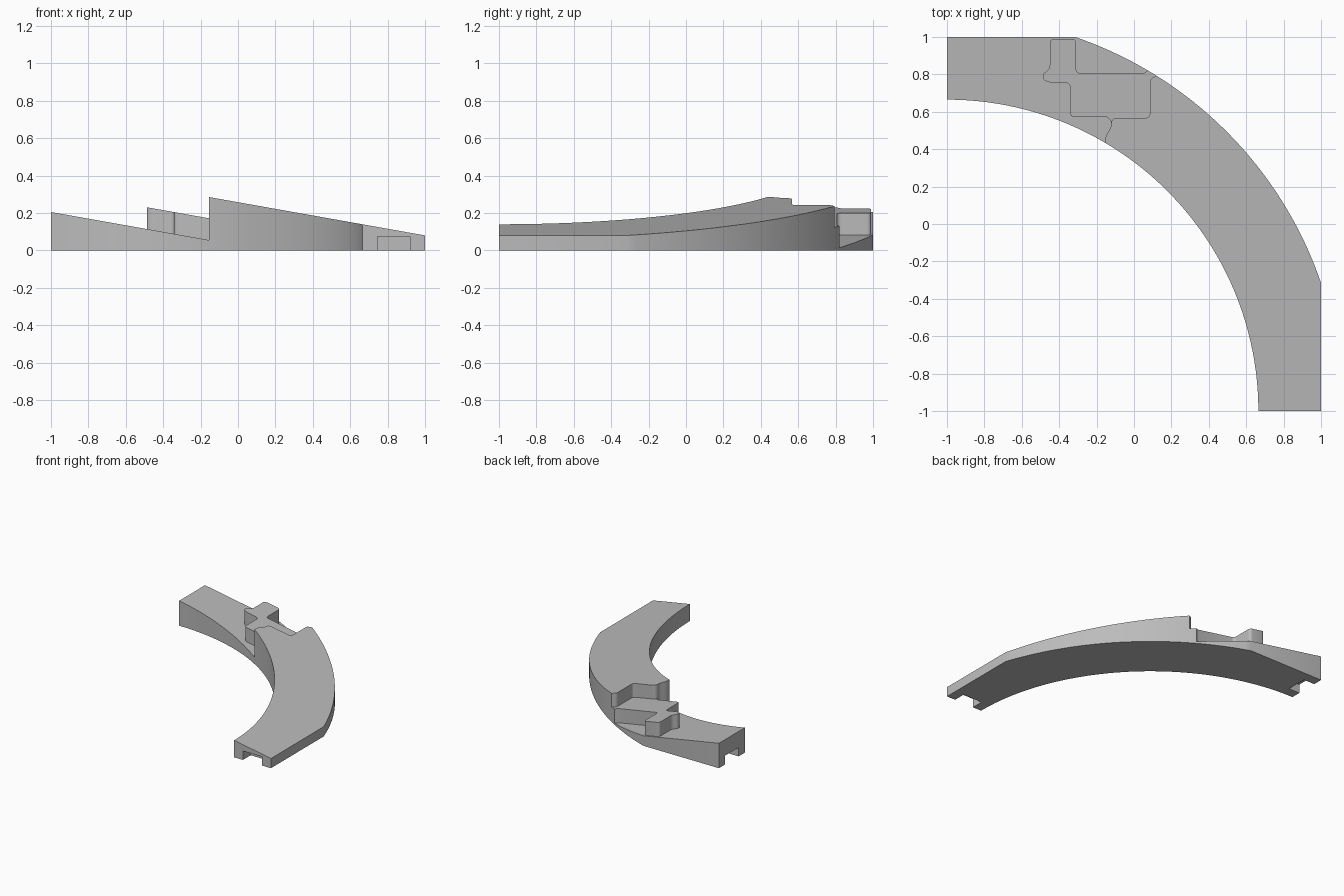
import bpy, math
from mathutils import Vector

if "Cube" in bpy.data.objects:
    bpy.data.objects.remove(bpy.data.objects["Cube"])

SLOPE = -0.1775          # every ramp surface falls along x at this rate


def rounded(points, radius=0.025, steps=4):
    """Round every corner of a closed polygon."""
    pts = [Vector(p) for p in points]
    out = []
    for i, p in enumerate(pts):
        a, b = pts[i - 1] - p, pts[(i + 1) % len(pts)] - p
        r = min(radius, a.length * 0.45, b.length * 0.45)
        s, e = p + a.normalized() * r, p + b.normalized() * r
        for k in range(steps + 1):
            t = k / steps
            out.append(s * (1 - t) ** 2 + p * 2 * t * (1 - t) + e * t ** 2)
    return out


def prism(name, outline, bottom, top):
    """Vertical prism whose bottom and top heights are functions of x."""
    n = len(outline)
    verts = [(x, y, bottom(x)) for x, y in outline] + [(x, y, top(x)) for x, y in outline]
    faces = [tuple(range(n))[::-1], tuple(range(n, 2 * n))]
    faces += [(i, (i + 1) % n, n + (i + 1) % n, n + i) for i in range(n)]
    if sum(outline[i - 1][0] * outline[i][1] - outline[i][0] * outline[i - 1][1]
           for i in range(n)) < 0:
        faces = [f[::-1] for f in faces]
    mesh = bpy.data.meshes.new(name)
    mesh.from_pydata(verts, [], faces)
    obj = bpy.data.objects.new(name, mesh)
    bpy.context.collection.objects.link(obj)
    return obj


def ramp(c):
    return lambda x: c + SLOPE * x


def flat(c):
    return lambda x: c


def arc(r, a0, a1, n):
    """Arc around the bend centre at (-1, -1)."""
    return [(-1 + r * math.cos(a0 + (a1 - a0) * i / n),
             -1 + r * math.sin(a0 + (a1 - a0) * i / n)) for i in range(n + 1)]


def cut(body, cutter):
    cutter.hide_render = True
    mod = body.modifiers.new("cut", 'BOOLEAN')
    mod.operation, mod.solver, mod.object = 'DIFFERENCE', 'EXACT', cutter
    bpy.context.view_layer.objects.active = body
    bpy.ops.object.modifier_apply(modifier=mod.name)
    bpy.data.objects.remove(cutter)


# Curved ramp body
a = math.atan2(0.685, 2.0)
outline = arc(2.114, a, math.pi / 2 - a, 40) + [(-1, 1)]
outline += arc(1.665, math.pi / 2, 0, 48) + [(1, -1)]
body = prism("curved_ramp", outline, flat(0), ramp(0.2575))

# Step from the high ramp down to the key level
throat = [(-0.155, 0.3), (-0.155, 0.465), (-0.122, 0.52), (-0.122, 0.55)]
far = [(-1.2, 1.2), (-1.2, 0.3)]
key_wall = [(-0.105, 0.567), (0.085, 0.567), (0.085, 0.775), (0.12, 0.793), (0.3, 0.9), (0.3, 1.2)]
cut(body, prism("key_cutter", rounded(throat + key_wall + far), ramp(0.144), flat(1)))

# Step from the raised key down to the low ramp
key_edge = [(-0.14, 0.572), (-0.342, 0.572), (-0.342, 0.755), (-0.45, 0.755),
            (-0.487, 0.772), (-0.487, 0.802), (-0.45, 0.83), (-0.45, 0.99), (-0.31, 0.99),
            (-0.31, 0.806), (0.055, 0.806), (0.08, 0.825), (0.2, 0.95), (0.2, 1.2)]
cut(body, prism("low_cutter", rounded(throat + key_edge + far), ramp(0.0275), flat(1)))

# Connector slots under both ends
front_slot = [(0.745, -1.1), (0.92, -1.1), (0.92, -0.9), (0.745, -0.9)]
for pts in (front_slot, [(y, x) for x, y in front_slot]):
    cut(body, prism("slot_cutter", pts, flat(-0.1), flat(0.073)))

grey = bpy.data.materials.new("plain grey")
grey.diffuse_color = (0.5, 0.5, 0.5, 1)
grey.use_nodes = True
grey.node_tree.nodes["Principled BSDF"].inputs["Base Color"].default_value = grey.diffuse_color
body.data.materials.clear()
body.data.materials.append(grey)
for p in body.data.polygons:
    p.material_index = 0

bpy.ops.object.select_all(action='DESELECT')
body.select_set(True)
bpy.context.view_layer.objects.active = body
bpy.ops.object.shade_smooth_by_angle(angle=math.radians(30))
